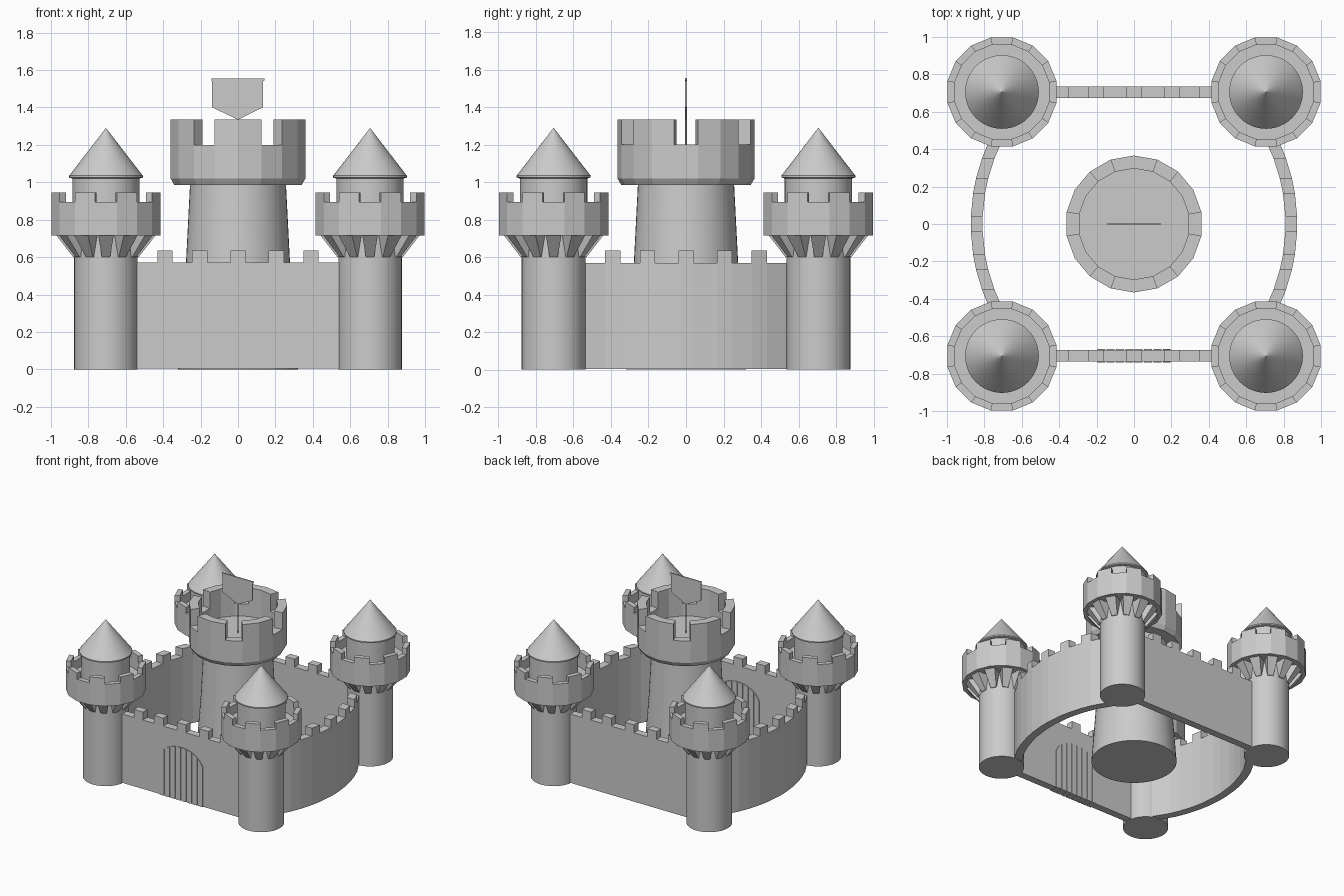
import bpy, bmesh
from math import sin, cos, pi, radians, sqrt

if "Cube" in bpy.data.objects:
    bpy.data.objects.remove(bpy.data.objects["Cube"])


def finish(bm, name, smooth=False):
    bmesh.ops.remove_doubles(bm, verts=bm.verts, dist=1e-5)
    bmesh.ops.recalc_face_normals(bm, faces=bm.faces)
    me = bpy.data.meshes.new(name)
    bm.to_mesh(me)
    bm.free()
    ob = bpy.data.objects.new(name, me)
    bpy.context.collection.objects.link(ob)
    if smooth:
        bpy.ops.object.select_all(action='DESELECT')
        ob.select_set(True)
        bpy.context.view_layer.objects.active = ob
        bpy.ops.object.shade_smooth_by_angle(angle=radians(30))
    return ob


def lathe(name, profile, n=48, center=(0, 0), phase=0, smooth=True):
    """Closed solid of revolution from (radius, z) points, bottom to top."""
    bm = bmesh.new()
    rings = []
    for r, z in profile:
        angles = [phase + 2 * pi * i / n for i in range(n)]
        rings.append([bm.verts.new((center[0] + r * cos(a), center[1] + r * sin(a), z)) for a in angles])
    for a, b in zip(rings, rings[1:]):
        for i in range(n):
            j = (i + 1) % n
            bm.faces.new((a[i], a[j], b[j], b[i]))
    bm.faces.new(rings[0][::-1])
    bm.faces.new(rings[-1])
    return finish(bm, name, smooth)


def battlement(name, inner, outer, tops, z0, closed=False):
    """Wall between two plan lines; each column has its own top height."""
    bm = bmesh.new()

    def quad(*pts):
        bm.faces.new([bm.verts.new(p) for p in pts])

    n = len(tops)
    for i, h in enumerate(tops):
        j = (i + 1) % len(inner)
        (a, b), (c, d) = (inner[i], outer[i]), (inner[j], outer[j])
        for p, q in ((a, c), (b, d)):
            quad((*p, z0), (*q, z0), (*q, h), (*p, h))
        for z in (z0, h):
            quad((*a, z), (*b, z), (*d, z), (*c, z))
        # step to the previous column, or the end cap
        prev = tops[i - 1] if (i or closed) else z0
        if prev != h:
            quad((*a, prev), (*b, prev), (*b, h), (*a, h))
        if i == n - 1 and not closed:
            quad((*c, z0), (*d, z0), (*d, h), (*c, h))
    return finish(bm, name)


def crown(name, center, n, r_in, r_out, z0, low, high, is_gap):
    """Polygonal parapet ring with merlons."""
    def ring(r):
        return [(center[0] + r * cos(2 * pi * (i + .5) / n),
                 center[1] + r * sin(2 * pi * (i + .5) / n)) for i in range(n)]
    tops = [low if is_gap(i) else high for i in range(n)]
    battlement(name, ring(r_in), ring(r_out), tops, z0, closed=True)


def corbels(name, center, count=12):
    """Wedge brackets under the gallery."""
    bm = bmesh.new()
    for k in range(count):
        a = 2 * pi * k / count

        def v(r, t, z):
            return bm.verts.new((center[0] + r * cos(a) - t * sin(a),
                                 center[1] + r * sin(a) + t * cos(a), z))
        lo = [v(.155, s * .022, .60) for s in (-1, 1)]
        mid = [v(.175, s * .022, .60) for s in (-1, 1)]
        out = [v(.268, s * .042, .72) for s in (-1, 1)]
        top = [v(.155, s * .042, .72) for s in (-1, 1)]
        loop = [lo, mid, out, top]
        for p, q in zip(loop, loop[1:] + loop[:1]):
            bm.faces.new((p[0], p[1], q[1], q[0]))
        for s in (0, 1):
            bm.faces.new([p[s] for p in loop])
    finish(bm, name)


# Corner towers
for sx, xn in ((-1, "left"), (1, "right")):
    for sy, yn in ((-1, "front"), (1, "back")):
        c = (sx * .706, sy * .706)
        tag = f"{yn}_{xn}"
        lathe(f"tower_shaft_{tag}", [(.17, 0), (.17, .72)], center=c)
        corbels(f"tower_corbels_{tag}", c)
        lathe(f"tower_gallery_floor_{tag}", [(.262, .72), (.262, .82)], 16, c, pi / 16, False)
        crown(f"tower_parapet_{tag}", c, 16, .258, .2975, .715, .895, .945, lambda i: i % 2 == 1)
        lathe(f"tower_turret_{tag}", [(.18, .8), (.18, 1.03)], center=c)
        lathe(f"tower_roof_{tag}", [(.18, 1.02), (.197, 1.025), (.197, 1.035), (.0005, 1.29)], center=c)

# Curtain walls: breakpoints along the wall, merlons on the odd columns
marks = [-.6]
for m in (-.39, -.205, 0, .205, .39):
    marks += [m - .041, m + .041]
marks.append(.6)
tops = [.635 if i % 2 else .57 for i in range(len(marks) - 1)]


def bow(y, r):
    # plan arc of the bulging side walls
    return -.18 + sqrt(r * r - y * y)


for s, straight, curved in ((-1, "front", "left"), (1, "back", "right")):
    battlement(f"{straight}_wall", [(x, s * .675) for x in marks],
               [(x, s * .735) for x in marks], tops, 0.005)
    battlement(f"{curved}_wall", [(s * bow(y, .99), y) for y in marks],
               [(s * bow(y, 1.053), y) for y in marks], tops, 0.005)

# Arched plank gate, showing on both faces of the front wall
bm = bmesh.new()


def arch(x):
    return .29 + .15 * sqrt(max(0, 1 - (x / .202) ** 2))


planks = 8
for k in range(planks):
    x0 = -.2 + .4 * k / planks + .004
    x1 = -.2 + .4 * (k + 1) / planks - .004
    xs = [x0 + (x1 - x0) * t / 4 for t in range(5)]
    outline = [(x0, .003), (x1, .003)] + [(x, arch(x)) for x in reversed(xs)]
    rows = [[bm.verts.new((x, y, z)) for x, z in outline] for y in (-.741, -.669)]
    bm.faces.new(rows[0])
    bm.faces.new(rows[1][::-1])
    for i in range(len(outline)):
        j = (i + 1) % len(outline)
        bm.faces.new((rows[0][i], rows[1][i], rows[1][j], rows[0][j]))
finish(bm, "gate_planks")

# Central keep
lathe("keep_shaft", [(.32, 0), (.278, .57), (.256, 1.0)], 48)
lathe("keep_head_base", [(.345, .985), (.366, 1.02), (.366, 1.021)], 18, phase=pi / 18, smooth=False)
lathe("keep_floor", [(.3, 1.0), (.3, 1.1)], 18, phase=pi / 18, smooth=False)
crown("keep_parapet", (0, 0), 18, .297, .366, 1.02, 1.2, 1.335, lambda i: i % 3 == 2)

# Banner on its pole
lathe("banner_pole", [(.005, 1.09), (.005, 1.54)], 8)
bm = bmesh.new()
shape = [(-.143, 1.555), (.143, 1.555), (.143, 1.545), (.133, 1.54),
         (.133, 1.40), (0, 1.335), (-.138, 1.40), (-.138, 1.54), (-.143, 1.545)]
face = bm.faces.new([bm.verts.new((x, -.005, z)) for x, z in shape])
ext = bmesh.ops.extrude_face_region(bm, geom=[face], use_keep_orig=True)
bmesh.ops.translate(bm, vec=(0, .01, 0),
                    verts=[g for g in ext["geom"] if isinstance(g, bmesh.types.BMVert)])
finish(bm, "banner")
